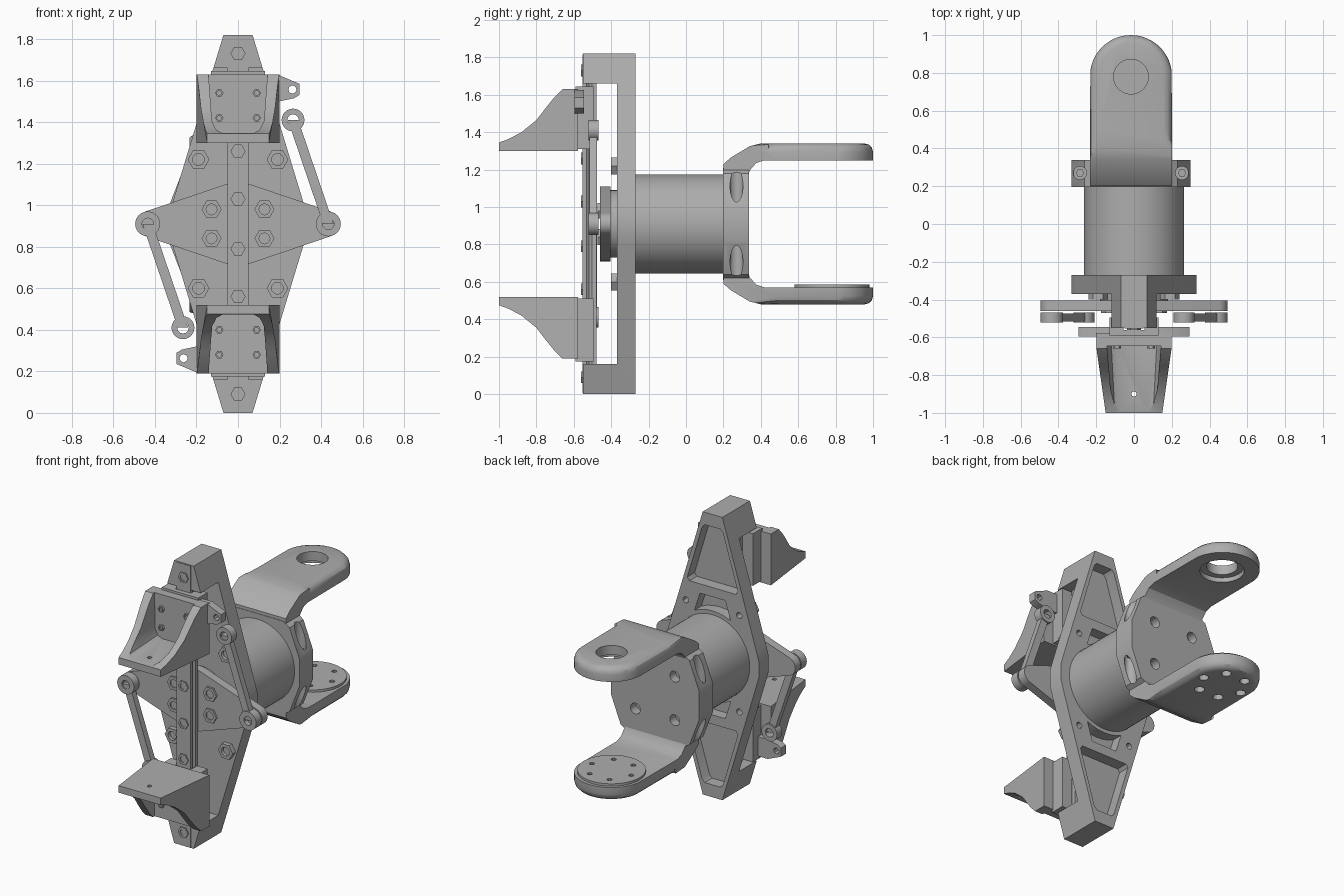
import bpy, bmesh, math
from mathutils import Vector
from mathutils.geometry import convex_hull_2d

if "Cube" in bpy.data.objects:
    bpy.data.objects.remove(bpy.data.objects["Cube"])

MID = 0.91      # height of the tool axis; parts are built relative to it
YX = -0.016     # sideways offset of the yoke
GREY = (0.42, 0.42, 0.42, 1)
metal = bpy.data.materials.new("grey_metal")
metal.use_nodes = True
metal.diffuse_color = GREY
metal.node_tree.nodes["Principled BSDF"].inputs["Base Color"].default_value = GREY
parts = []


def prism(name, pts, a, b, axis="y"):
    """Extrude a 2D outline from a to b along an axis."""
    place = {"x": lambda u, v, w: (w, u, v), "y": lambda u, v, w: (u, w, v),
             "z": lambda u, v, w: (u, v, w)}[axis]
    bm = bmesh.new()
    low = [bm.verts.new(place(u, v, a)) for u, v in pts]
    high = [bm.verts.new(place(u, v, b)) for u, v in pts]
    bm.faces.new(low)
    bm.faces.new(high)
    for i in range(len(pts)):
        j = (i + 1) % len(pts)
        bm.faces.new((low[i], low[j], high[j], high[i]))
    bmesh.ops.recalc_face_normals(bm, faces=bm.faces)
    me = bpy.data.meshes.new(name)
    bm.to_mesh(me)
    bm.free()
    me.materials.append(metal)
    ob = bpy.data.objects.new(name, me)
    ob.location.z = MID
    bpy.context.collection.objects.link(ob)
    parts.append(ob)
    return ob


def circle(u, v, r, n=24):
    return [(u + r * math.cos(2 * math.pi * i / n), v + r * math.sin(2 * math.pi * i / n)) for i in range(n)]


def rect(u0, u1, v0, v1):
    return [(u0, v0), (u1, v0), (u1, v1), (u0, v1)]


def hull(*groups):
    pts = [Vector(p) for g in groups for p in g]
    return [tuple(pts[i]) for i in convex_hull_2d(pts)]


def mirror(pts):
    """Complete a right-hand profile across the centre line."""
    return pts + [(-u, v) for u, v in reversed(pts)]


def boolean(ob, cutters, mode="DIFFERENCE"):
    bpy.context.view_layer.objects.active = ob
    for c in cutters:
        m = ob.modifiers.new("cut", "BOOLEAN")
        m.operation, m.object, m.solver = mode, c, "EXACT"
        bpy.ops.object.modifier_apply(modifier=m.name)
        parts.remove(c)
        bpy.data.objects.remove(c)


def taper(ob, y0, y1, end):
    """Narrow a part in x from y0 to y1."""
    for v in ob.data.vertices:
        t = min(max((v.co.y - y0) / (y1 - y0), 0), 1)
        v.co.x *= 1 + (end - 1) * t


def bolt(name, x, z, r, y, h=0.02):
    """Hex bolt facing the front with a socket."""
    b = prism(name, circle(x, z, r, 6), y - h, y + 0.01)
    boolean(b, [prism("socket", circle(x, z, r * 0.55, 12), y - h - 0.01, y - h * 0.3)])
    return b


def twin(ob):
    """Repeat a part turned half round about the tool axis."""
    c = ob.copy()
    c.rotation_euler.y = math.pi
    bpy.context.collection.objects.link(c)
    parts.append(c)


# Body plate with end blocks and rear pockets
side = [(0.33, -0.05), (0.33, 0.05), (0.31, 0.12), (0.07, 0.91)]
body = prism("body_plate", mirror([(0.07, -0.91), (0.31, -0.12)] + side), -0.55, -0.27)
cutters = [prism("gap", rect(-1, 1, -0.75, 0.75), -0.7, -0.37)]
for s in (1, -1):
    pocket = mirror([(0.165, 0.44 * s), (0.18, 0.46 * s), (0.075, 0.81 * s), (0.055, 0.83 * s)])
    cutters.append(prism("pocket", pocket, -0.345, -0.2))
    arc = [(0.29 * math.sin(a), 0.29 * s * math.cos(a)) for a in (0.46, 0.3, 0.15, 0)]
    slot = [(0.09, 0.38 * s)] + arc + [(-u, v) for u, v in arc[-2::-1]] + [(-0.09, 0.38 * s)]
    cutters.append(prism("slot", slot, -0.34, -0.2))
    for t in (1, -1):
        cutters.append(prism("hole", circle(t * 0.19, s * 0.31, 0.02, 12), -0.32, -0.2))
boolean(body, cutters)

# Rail on the front and its bolts
rail_profile = [(-0.05, -0.55), (0.05, -0.55), (0.05, -0.53), (0.038, -0.515),
                (0.05, -0.5), (0.05, -0.475), (-0.05, -0.475), (-0.05, -0.5),
                (-0.038, -0.515), (-0.05, -0.53)]
prism("rail", [(x, y - 0.003) for x, y in rail_profile], -0.905, 0.905, "z")
for z in (0.12, 0.35, 0.82):
    twin(bolt("rail_bolt", 0, z, 0.036, -0.553, 0.008))
for x in (-0.19, 0.19):
    twin(bolt("plate_bolt", x, 0.31, 0.052, -0.37, 0.03))
    twin(bolt("crank_bolt", x * 0.67, 0.07, 0.048, -0.46, 0.012))

# Crank on its hub
prism("crank_hub", circle(0, 0, 0.18, 48), -0.42, -0.36)
crank = prism("crank", hull(circle(0, 0, 0.2, 48), circle(0.435, 0, 0.06), circle(-0.435, 0, 0.06)), -0.46, -0.405)

# Links from the crank to the carriages
link = prism("link_bar", [(0.41, 0), (0.46, 0), (0.29, 0.5), (0.24, 0.5)], -0.515, -0.475)
twin(link)
for x, z, r in ((0.435, 0, 0.06), (0.265, 0.5, 0.055)):
    eye = prism("link_eye", circle(x, z, r), -0.522, -0.468)
    boolean(eye, [prism("hole", circle(x, z, 0.028, 12), -0.6, -0.49 if z == 0 else -0.4)])
    twin(eye)

# Carriages with side tabs
carriage = prism("carriage", rect(-0.13, 0.13, 0.4, 0.735), -0.59, -0.495)
boolean(carriage, [prism("groove", rect(-0.055, 0.055, 0.3, 0.8), -0.56, -0.4)])
twin(carriage)
tab = prism("carriage_tab", [(0.12, 0.59), (0.2, 0.59), (0.27, 0.605), (0.295, 0.62),
                             (0.295, 0.675), (0.2, 0.715), (0.12, 0.715)], -0.595, -0.545)
boolean(tab, [prism("hole", circle(0.262, 0.647, 0.02, 8), -0.7, -0.4)])
twin(tab)

# Fingers: pad, back plate and curved gussets
finger = prism("finger", [(-0.578, 0.39), (-1, 0.39), (-1, 0.435), (-0.95, 0.453),
                          (-0.88, 0.49), (-0.8, 0.555), (-0.75, 0.62), (-0.71, 0.67),
                          (-0.66, 0.72), (-0.578, 0.72)], -0.2, 0.2, "x")
taper(finger, -0.65, -1, 0.75)
scoop = prism("scoop", mirror([(0.09, 0.437), (0.12, 0.452), (0.138, 0.49), (0.145, 0.8)]), -0.645, -1.1)
taper(scoop, -0.65, -1.1, 0.8)
boolean(finger, [scoop, prism("hole", circle(0, -0.9, 0.014, 8), 0.3, 0.5, "z")])
twin(finger)
for x in (-0.09, 0.09):
    for z in (0.51, 0.63):
        twin(bolt("finger_bolt", x, z, 0.02, -0.645, 0.015))

# Motor housing
prism("motor_housing", circle(0, 0, 0.265, 64), -0.29, 0.21)

# Yoke: a bent strap cut to a rounded outline
half = [(0.2, 0.32), (0.24, 0.355), (0.34, 0.415), (0.4, 0.43), (1.1, 0.43), (1.1, 0.34),
        (0.42, 0.34), (0.375, 0.325), (0.34, 0.285), (0.33, 0.24)]
yoke = prism("yoke", half + [(y, -z) for y, z in reversed(half)], YX - 0.217, YX + 0.217, "x")
outline = hull(rect(YX - 0.25, YX + 0.25, 0.1, 0.4), circle(YX, 0.783, 0.217, 48))
outline = [(x, y) for x, y in outline if y > 0.7]
outline = hull(outline, rect(YX - 0.217, YX + 0.217, 0.1, 0.5))
boolean(yoke, [prism("outline", outline, -0.6, 0.6, "z")], "INTERSECT")
bm = bmesh.new()
bm.from_mesh(yoke.data)
bmesh.ops.remove_doubles(bm, verts=bm.verts, dist=0.0005)
rim = [e for e in bm.edges if all(abs(v.co.z) > 0.4295 for v in e.verts)
       and not all(v.co.y < 0.41 for v in e.verts) and e.calc_face_angle(0) > 1]
bmesh.ops.bevel(bm, geom=rim, offset=0.045, segments=3, profile=0.5, affect="EDGES")
bm.to_mesh(yoke.data)
bm.free()
cutters = [prism("bore", circle(YX, 0.78, 0.092, 32), 0.2, 0.6, "z"),
           prism("counterbore", circle(YX, 0.78, 0.13, 32), 0.2, 0.37, "z")]
ring = [(YX + 0.14 * math.cos(i * math.pi / 3), 0.78 + 0.14 * math.sin(i * math.pi / 3)) for i in range(6)]
for x, y in ring:
    cutters.append(prism("hole", circle(x, y, 0.03, 12), -0.6, -0.365, "z"))
boolean(yoke, cutters)

# Yoke flange with recessed side screws
flange = prism("yoke_flange", [(x + YX, z) for x, z in mirror(
    [(0.2, -0.3), (0.245, -0.27), (0.315, -0.09), (0.315, 0.09), (0.245, 0.27), (0.2, 0.3)])], 0.197, 0.338)
cutters = []
for s in (1, -1):
    for t in (1, -1):
        cutters.append(prism("recess", circle(YX + t * 0.27, 0.27, 0.035, 16), s * 0.09, s * 0.5, "z"))
        cutters.append(prism("hole", circle(YX + t * 0.14, s * 0.14, 0.035, 16), 0.28, 0.5))
        prism("flange_screw", circle(YX + t * 0.27, 0.27, 0.022, 6), s * 0.08, s * 0.11, "z")
boolean(flange, cutters)
for s in (1, -1):
    for t in (1, -1):
        boolean(yoke, [prism("hole", circle(YX + t * 0.14, s * 0.14, 0.035, 16), 0.28, 0.5)])

# Swivel disc on the lower arm
disc = prism("swivel_disc", circle(YX, 0.78, 0.2, 48), -0.35, -0.325, "z")
boolean(disc, [prism("hole", circle(x, y, 0.016, 10), -0.34, -0.3, "z") for x, y in ring])

# Smooth round surfaces, keep edges sharp
bpy.ops.object.select_all(action="DESELECT")
for ob in parts:
    ob.select_set(True)
bpy.context.view_layer.objects.active = body
bpy.ops.object.shade_smooth_by_angle(angle=math.radians(30))
